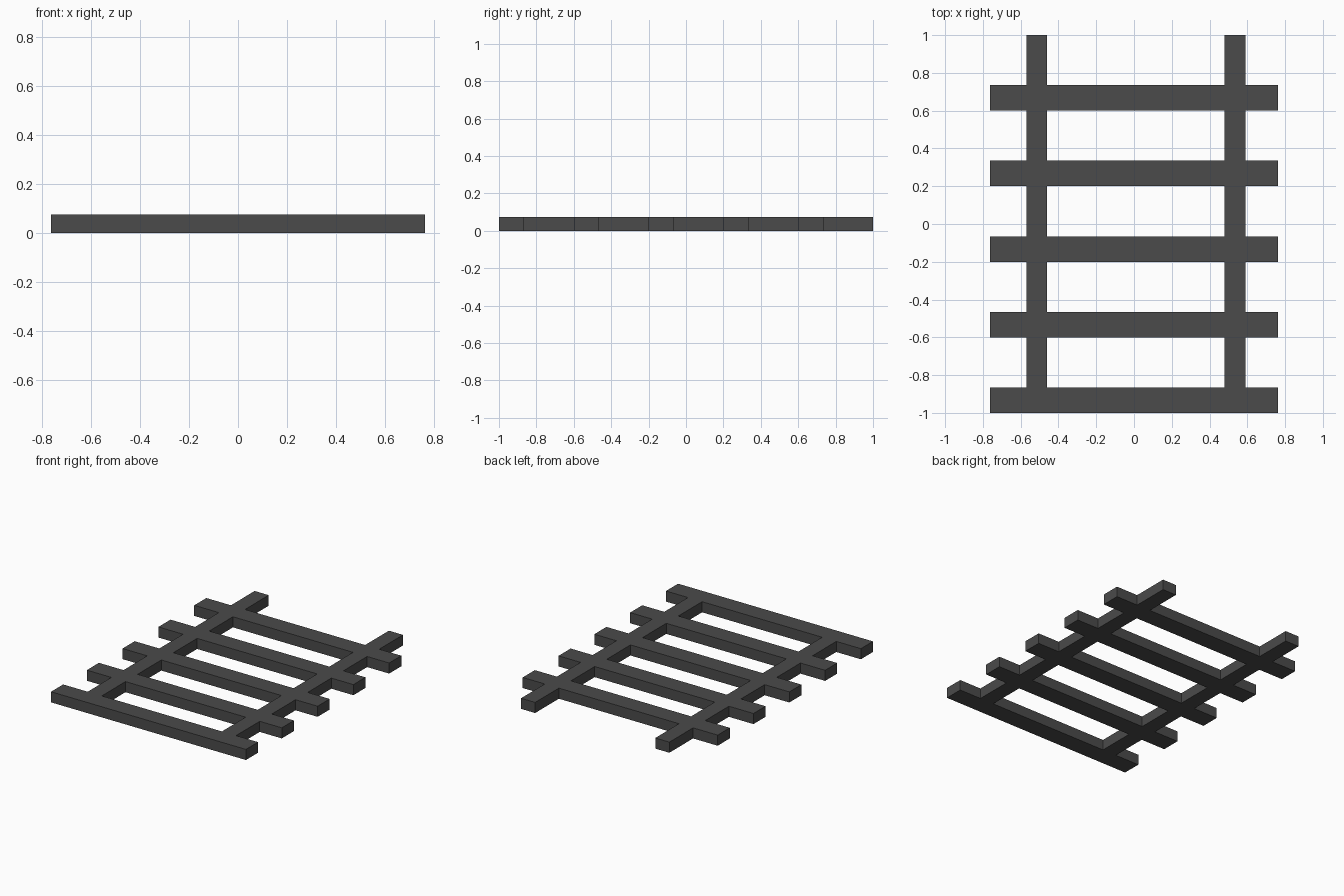
import bpy, bmesh

if "Cube" in bpy.data.objects:
    bpy.data.objects.remove(bpy.data.objects["Cube"])

HEIGHT = 0.075
RAILS = [(-0.57, -0.46), (0.48, 0.59)]                       # x ranges
SLEEPERS = [(-1 + 0.4 * i, -0.865 + 0.4 * i) for i in range(5)]  # y ranges
X_END = (-0.7625, 0.7625)


def inside(value, ranges):
    return any(a < value < b for a, b in ranges)


# Grid lines along every rail and sleeper edge
xs = sorted([*X_END] + [v for r in RAILS for v in r])
ys = sorted([1.0] + [v for s in SLEEPERS for v in s])

# Flat lattice: keep each cell that lies on a rail or a sleeper
bm = bmesh.new()
for x0, x1 in zip(xs, xs[1:]):
    for y0, y1 in zip(ys, ys[1:]):
        if inside((x0 + x1) / 2, RAILS) or inside((y0 + y1) / 2, SLEEPERS):
            bm.faces.new([bm.verts.new((x, y, 0)) for x, y in
                          ((x0, y0), (x1, y0), (x1, y1), (x0, y1))])
bmesh.ops.remove_doubles(bm, verts=bm.verts[:], dist=1e-4)

# Raise the lattice into one welded solid
ext = bmesh.ops.extrude_face_region(bm, geom=bm.faces[:], use_keep_orig=True)
top = [g for g in ext["geom"] if isinstance(g, bmesh.types.BMVert)]
bmesh.ops.translate(bm, verts=top, vec=(0, 0, HEIGHT))
bmesh.ops.recalc_face_normals(bm, faces=bm.faces[:])

mesh = bpy.data.meshes.new("rail_and_sleeper_frame")
bm.to_mesh(mesh)
bm.free()
frame = bpy.data.objects.new("rail_and_sleeper_frame", mesh)
bpy.context.collection.objects.link(frame)

# Dark grey finish
mat = bpy.data.materials.new("dark_grey")
mat.diffuse_color = (0.07, 0.07, 0.07, 1)
mat.use_nodes = True
mat.node_tree.nodes["Principled BSDF"].inputs["Base Color"].default_value = mat.diffuse_color
mesh.materials.append(mat)
